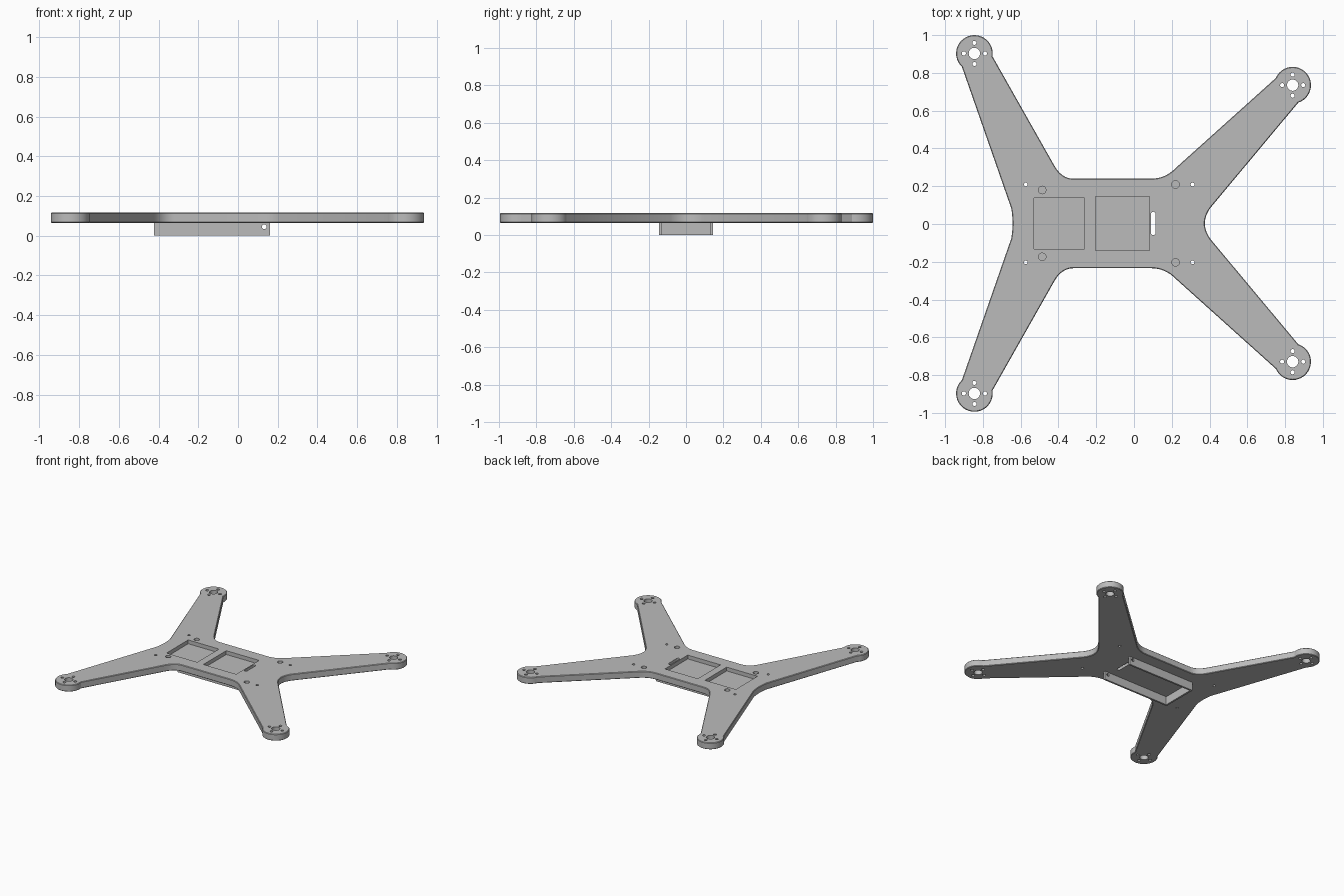
import bpy, bmesh
from math import cos, sin, radians, pi

cube = bpy.data.objects.get("Cube")
if cube:
    bpy.data.objects.remove(cube, do_unlink=True)

Z0, Z1 = 0.065, 0.117          # underside and top of the plate
MID = 0.003                    # y of the mirror line

grey = bpy.data.materials.new("matte_grey")
grey.use_nodes = True
COLOUR = (0.5, 0.5, 0.5, 1)
grey.diffuse_color = COLOUR
grey.node_tree.nodes["Principled BSDF"].inputs["Base Color"].default_value = COLOUR


def arc(cx, cy, r, a0, a1, n=24):
    steps = [radians(a0 + (a1 - a0) * i / n) for i in range(n + 1)]
    return [(cx + r * cos(a), cy + r * sin(a)) for a in steps]


def circle(cx, cy, r, n=32):
    return arc(cx, cy, r, 0, 360, n)[:-1]


def fillet(p, c, q, n=8):
    ts = [i / n for i in range(n + 1)]
    return [tuple((1 - t) ** 2 * p[k] + 2 * t * (1 - t) * c[k] + t * t * q[k]
                  for k in (0, 1)) for t in ts]


def rect(x0, x1, y0, y1):
    return [(x0, y0), (x1, y0), (x1, y1), (x0, y1)]


def prism(bm, pts, z0, z1):
    low = [bm.verts.new((x, y, z0)) for x, y in pts]
    high = [bm.verts.new((x, y, z1)) for x, y in pts]
    bm.faces.new(low[::-1])
    bm.faces.new(high)
    for i in range(len(pts)):
        j = (i + 1) % len(pts)
        bm.faces.new((low[i], low[j], high[j], high[i]))


def make(name, bm):
    bmesh.ops.recalc_face_normals(bm, faces=bm.faces)
    me = bpy.data.meshes.new(name)
    bm.to_mesh(me)
    bm.free()
    ob = bpy.data.objects.new(name, me)
    bpy.context.collection.objects.link(ob)
    me.materials.append(grey)
    return ob


def activate(ob):
    bpy.ops.object.select_all(action='DESELECT')
    ob.select_set(True)
    bpy.context.view_layer.objects.active = ob


def cut(ob, cutter):
    mod = ob.modifiers.new("cut", 'BOOLEAN')
    mod.operation = 'DIFFERENCE'
    mod.solver = 'EXACT'
    mod.object = cutter
    activate(ob)
    bpy.ops.object.modifier_apply(modifier=mod.name)
    bpy.data.objects.remove(cutter, do_unlink=True)


# Frame outline: one half, then mirrored
rear_tip, front_tip, TIP_R = (0.84, 0.732), (-0.845, 0.9), 0.097
half = fillet((0.375, 0), (0.375, 0.04), (0.405, 0.083))
half += arc(*rear_tip, TIP_R, -72, 157)
half += fillet((0.22, 0.293), (0.165, 0.237), (0.09, 0.237))
half += fillet((-0.32, 0.237), (-0.385, 0.237), (-0.425, 0.312))
half += arc(*front_tip, TIP_R, -9, 227)
half += fillet((-0.65, 0.08), (-0.643, 0.04), (-0.643, 0))
outline = half + [(x, -y) for x, y in half[-2:0:-1]]
outline = [(x, y + MID) for x, y in outline]

bm = bmesh.new()
prism(bm, outline, Z0, Z1)
frame = make("frame_plate", bm)
bev = frame.modifiers.new("edge", 'BEVEL')
bev.width = 0.004
bev.segments = 1
bev.angle_limit = radians(60)
activate(frame)
bpy.ops.object.modifier_apply(modifier=bev.name)

# Through holes, shallow seats and two square pockets
bm = bmesh.new()
LOW, HIGH = Z0 - 0.02, Z1 + 0.02
for side in (1, -1):
    for cx, cy in (rear_tip, front_tip):
        y = MID + side * cy
        prism(bm, circle(cx, y, 0.03), LOW, HIGH)
        for k in range(4):
            a = k * pi / 2
            prism(bm, circle(cx + 0.056 * cos(a), y + 0.056 * sin(a), 0.011, 16), LOW, HIGH)
    for x in (-0.573, 0.31):
        prism(bm, circle(x, MID + side * 0.206, 0.01, 16), LOW, HIGH)
    for x, y in ((-0.486, 0.177), (0.22, 0.206)):
        prism(bm, circle(x, MID + side * y, 0.02), Z1 - 0.025, HIGH)
slot = arc(0.102, MID + 0.05, 0.012, 0, 180, 12) + arc(0.102, MID - 0.05, 0.012, 180, 360, 12)
prism(bm, slot, LOW, HIGH)
prism(bm, rect(-0.53, -0.262, -0.132, 0.138), Z1 - 0.03, HIGH)
prism(bm, rect(-0.204, 0.082, -0.139, 0.145), Z1 - 0.03, HIGH)
cut(frame, make("hole_cutter", bm))
activate(frame)
bpy.ops.object.shade_smooth_by_angle(angle=radians(30))

# Tray walls under the plate, open below and at one end
X0, X1, HALF, T = -0.424, 0.16, 0.145, 0.014
walls = [(X0, -HALF), (X1, -HALF), (X1, T - HALF), (X0 + T, T - HALF),
         (X0 + T, HALF - T), (X1, HALF - T), (X1, HALF), (X0, HALF)]
bm = bmesh.new()
prism(bm, [(x, y) for x, y in walls], 0, Z0 + 0.002)
tray = make("tray_walls", bm)

# Cross pin hole through both side walls
bm = bmesh.new()
ring = circle(0.132, 0.045, 0.012, 20)
prism(bm, ring, -0.3, 0.3)
for v in bm.verts:
    v.co = (v.co.x, v.co.z, v.co.y)
cut(tray, make("pin_cutter", bm))
